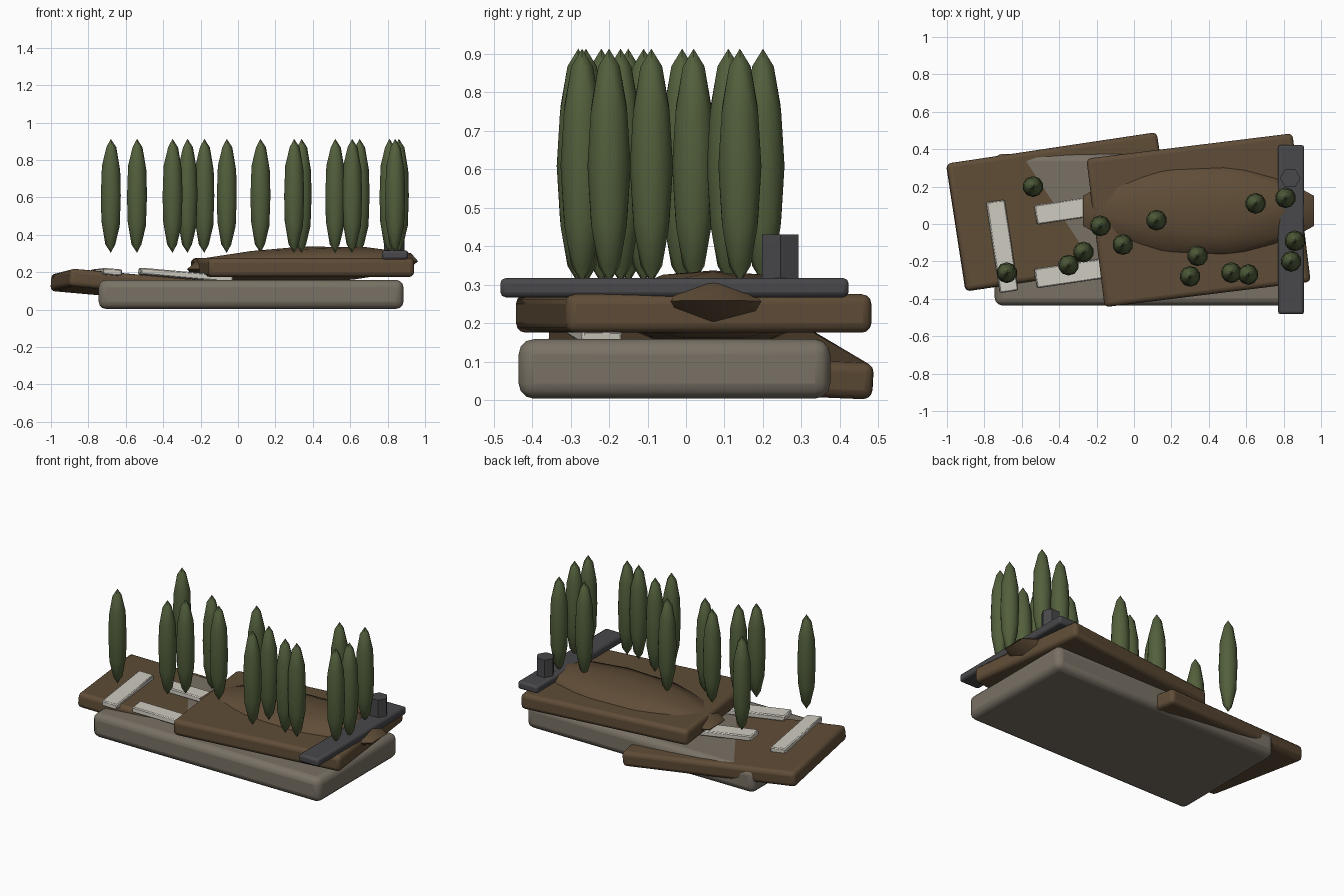
import bpy
from math import radians, atan2

cube = bpy.data.objects.get("Cube")
if cube:
    bpy.data.objects.remove(cube, do_unlink=True)


def material(name, r, g, b):
    m = bpy.data.materials.new(name)
    m.use_nodes = True
    m.diffuse_color = (r, g, b, 1)
    bsdf = m.node_tree.nodes["Principled BSDF"]
    bsdf.inputs["Base Color"].default_value = (r, g, b, 1)
    bsdf.inputs["Roughness"].default_value = 0.9
    return m


EARTH = material("earth brown", 0.115, 0.073, 0.038)
STONE = material("warm stone", 0.19, 0.165, 0.13)
LEAF = material("cypress green", 0.085, 0.115, 0.045)
SLATE = material("dark slate", 0.065, 0.065, 0.07)
PLASTER = material("pale plaster", 0.62, 0.6, 0.53)


def finish(name, mat, angle=40):
    ob = bpy.context.object
    ob.name = name
    ob.data.materials.append(mat)
    bpy.ops.object.shade_smooth_by_angle(angle=radians(angle))
    return ob


def slab(name, mat, size, loc, turn=(0, 0, 0), bevel=0.02, segments=3):
    bpy.ops.mesh.primitive_cube_add(size=1, location=loc, rotation=[radians(a) for a in turn])
    bpy.context.object.scale = size
    bpy.ops.object.transform_apply(location=False, rotation=False, scale=True)
    ob = finish(name, mat)
    mod = ob.modifiers.new("rounded edges", "BEVEL")
    mod.width, mod.segments = bevel, segments
    return ob


def ellipsoid(name, mat, radii, loc, turn=(0, 0, 0)):
    bpy.ops.mesh.primitive_ico_sphere_add(
        subdivisions=2, radius=1, location=loc, rotation=[radians(a) for a in turn])
    bpy.context.object.scale = radii
    bpy.ops.object.transform_apply(location=False, rotation=False, scale=True)
    return finish(name, mat, 60)


# Stone base and the two earth terraces
slab("stone_base", STONE, (1.63, 0.81, 0.155), (0.07, -0.03, 0.081), bevel=0.04)
slab("lower_terrace", EARTH, (1.14, 0.69, 0.095), (-0.39, 0.065, 0.11), (-2.3, 5, 8.5), 0.025)
slab("upper_terrace", EARTH, (1.11, 0.8, 0.1), (0.345, 0.02, 0.225), (0, 0, 7), 0.025)

# Low hill pushing through the upper terrace
ellipsoid("hill", EARTH, (0.65, 0.26, 0.1), (0.345, 0.07, 0.237), (0, -2, 0))

# Pale walls lying on the lower terrace
slab("cross_wall", PLASTER, (0.1, 0.49, 0.035), (-0.705, -0.12, 0.197), (-1, 5, 8.5), 0.006, 1)
for name, y in (("rear_wall", 0.085), ("front_wall", -0.255)):
    slab(name, PLASTER, (0.5, 0.105, 0.035), (-0.28, y, 0.184), (-1, 5, 8.5), 0.006, 1)

# Slate road with a six-sided tower
slab("slate_road", SLATE, (0.14, 0.905, 0.05), (0.84, -0.03, 0.292), bevel=0.014, segments=2)
bpy.ops.mesh.primitive_cylinder_add(
    vertices=6, radius=0.055, depth=0.13, location=(0.835, 0.245, 0.365), rotation=(0, 0, radians(30)))
finish("slate_tower", SLATE, 30)

# Cypress trees, all of one height
SPOTS = [(-0.68, -0.26), (-0.54, 0.2), (-0.35, -0.22), (-0.27, -0.15), (-0.18, -0.01),
         (-0.06, -0.11), (0.12, 0.02), (0.3, -0.28), (0.34, -0.17), (0.52, -0.26),
         (0.61, -0.27), (0.65, 0.11), (0.81, 0.14), (0.86, -0.09), (0.84, -0.2)]
for i, (x, y) in enumerate(SPOTS, 1):
    ellipsoid(f"cypress_tree_{i}", LEAF, (0.056, 0.056, 0.305), (x, y, 0.608))
